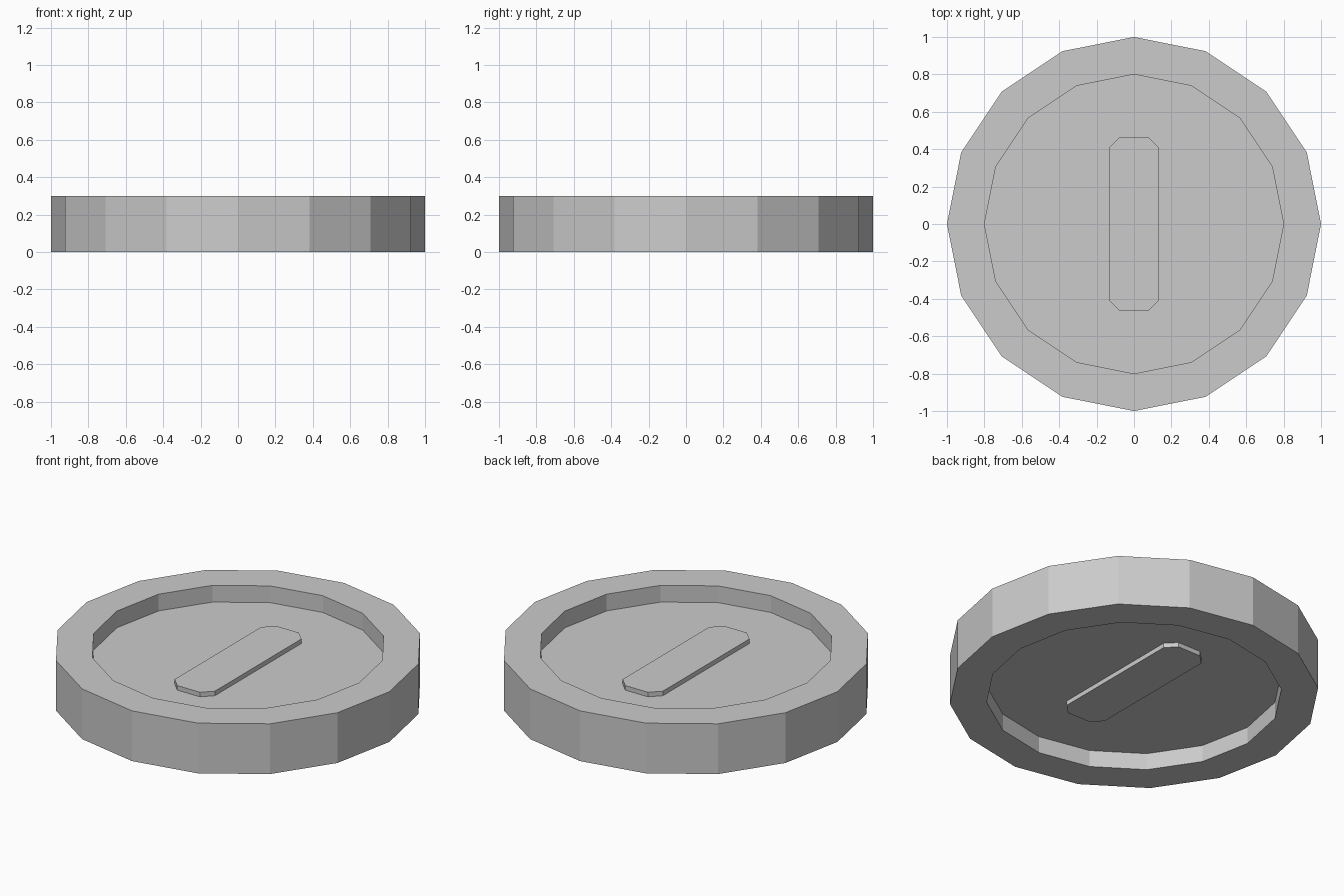
import bpy, bmesh, math

if "Cube" in bpy.data.objects:
    bpy.data.objects.remove(bpy.data.objects["Cube"])

SIDES, HEIGHT = 16, 0.3
RIM_WIDTH, RECESS = 0.2, 0.1
RELIEF = 0.027


def make_object(name, bm):
    bmesh.ops.recalc_face_normals(bm, faces=bm.faces[:])
    mesh = bpy.data.meshes.new(name)
    bm.to_mesh(mesh)
    bm.free()
    obj = bpy.data.objects.new(name, mesh)
    bpy.context.collection.objects.link(obj)
    return obj


# Coin body: low-poly disc with a recess in both faces
bm = bmesh.new()
bmesh.ops.create_cone(bm, cap_ends=True, segments=SIDES,
                      radius1=1, radius2=1, depth=HEIGHT)
bm.normal_update()
caps = [f for f in bm.faces if abs(f.normal.z) > 0.9]
for cap in caps:
    sign = 1 if cap.normal.z > 0 else -1
    # corners at radius 0.8, so the edge offset is scaled by the apothem
    bmesh.ops.inset_region(bm, faces=[cap], use_even_offset=True,
                           thickness=RIM_WIDTH * math.cos(math.pi / SIDES))
    ext = bmesh.ops.extrude_discrete_faces(bm, faces=[cap])
    floor = ext["faces"][0]
    bmesh.ops.translate(bm, verts=floor.verts[:], vec=(0, 0, -sign * RECESS))
body = make_object("coin_body", bm)
body.location.z = HEIGHT / 2

# Raised bar with clipped corners, showing on both faces
hx, hy, cut = 0.133, 0.466, 0.058
quarter = [(hx, hy - cut), (hx - cut, hy)]
outline = (quarter + [(-x, y) for x, y in reversed(quarter)]
           + [(-x, -y) for x, y in quarter]
           + [(x, -y) for x, y in reversed(quarter)])
half = HEIGHT / 2 - RECESS + RELIEF
bm = bmesh.new()
base = bm.faces.new([bm.verts.new((x, y, -half)) for x, y in outline])
top = bmesh.ops.extrude_face_region(bm, geom=[base], use_keep_orig=True)
bmesh.ops.translate(bm, vec=(0, 0, 2 * half),
                    verts=[v for v in top["geom"] if isinstance(v, bmesh.types.BMVert)])
bar = make_object("raised_bar", bm)
bar.location.z = HEIGHT / 2
